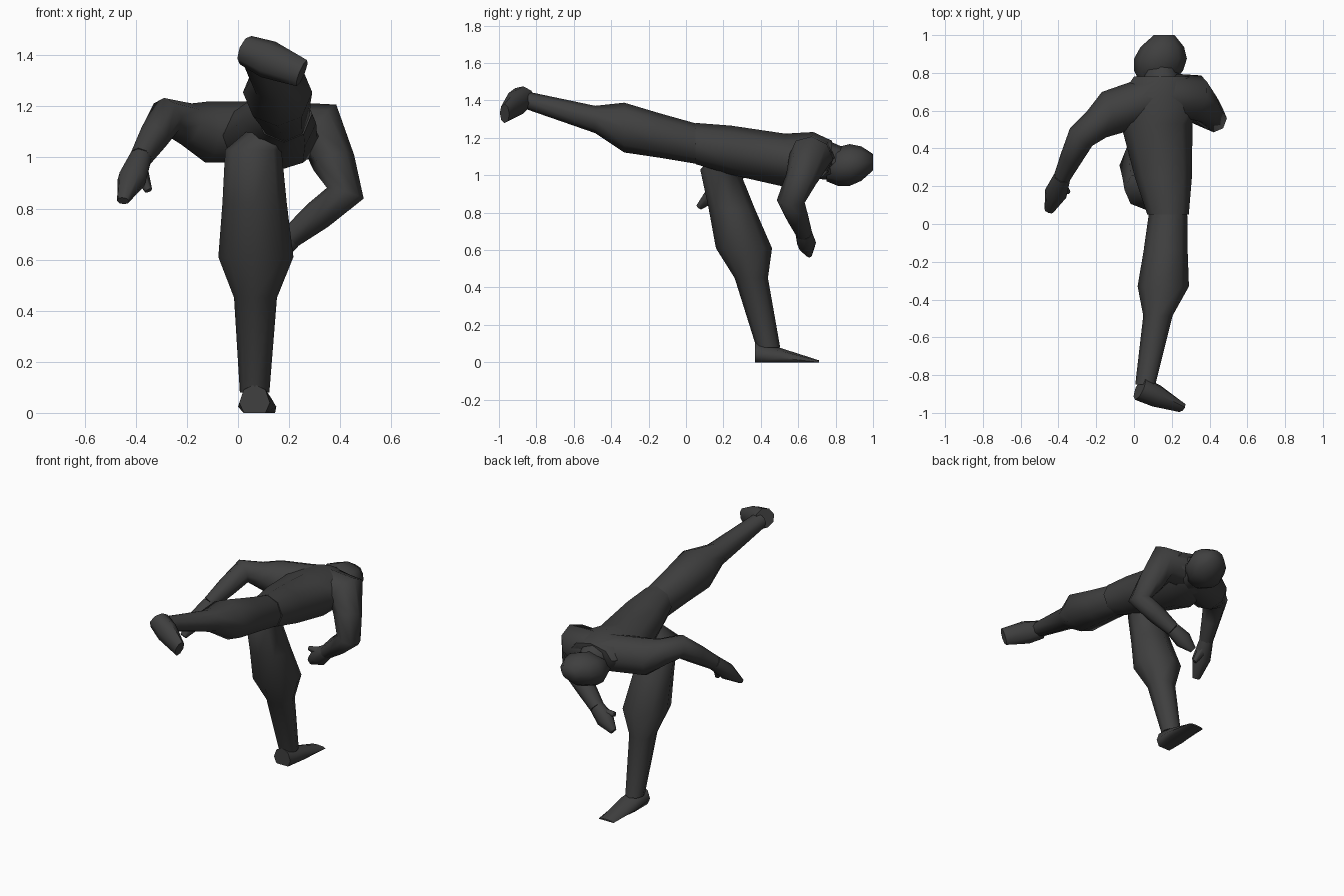
import bpy, bmesh, math
from mathutils import Vector

cube = bpy.data.objects.get("Cube")
if cube:
    bpy.data.objects.remove(cube, do_unlink=True)

# One dark grey for the whole figure
grey = bpy.data.materials.new("dark_grey")
grey.use_nodes = True
grey.diffuse_color = Vector.Fill(4, .05)
grey.diffuse_color[3] = 1
grey.node_tree.nodes["Principled BSDF"].inputs["Base Color"].default_value = grey.diffuse_color

Y, Z = Vector((0, 1, 0)), Vector((0, 0, 1))


def loft(name, path, sizes, up_hint, axis=None, flat=(1, 1), sides=8):
    """Skin rings along a path; flat is height over width, blended start to end."""
    bm = bmesh.new()
    last = len(path) - 1
    loops = []
    for i, (centre, size) in enumerate(zip(path, sizes)):
        ahead, behind = path[min(i + 1, last)], path[max(i - 1, 0)]
        tangent = axis or (ahead - behind).normalized()
        side = tangent.cross(up_hint).normalized()
        up = side.cross(tangent)
        height = size * (flat[0] + (flat[1] - flat[0]) * i / last)
        loop = []
        for k in range(sides):
            angle = math.tau * k / sides
            point = centre + side * math.cos(angle) * size + up * math.sin(angle) * height
            point.z = max(point.z, 0)
            loop.append(bm.verts.new(point))
        loops.append(loop)
    for near, far in zip(loops, loops[1:]):
        for k in range(sides):
            bm.faces.new((near[k - 1], near[k], far[k], far[k - 1]))
    bm.faces.new(loops[0])
    bm.faces.new(loops[-1])
    bmesh.ops.recalc_face_normals(bm, faces=bm.faces)
    mesh = bpy.data.meshes.new(name)
    bm.to_mesh(mesh)
    bm.free()
    mesh.materials.append(grey)
    obj = bpy.data.objects.new(name, mesh)
    bpy.context.collection.objects.link(obj)
    bpy.ops.object.select_all(action='DESELECT')
    obj.select_set(True)
    bpy.context.view_layer.objects.active = obj
    bpy.ops.object.shade_smooth_by_angle(angle=math.radians(60))


def middle(start, end):
    return start.lerp(end, .5)


def leg(name, hip, knee, ankle, bulk, up_hint, axis, flat):
    """Thigh growing out of the waist and swelling to the knee, then a slim shin."""
    path = [waist, hip, middle(hip, knee), knee, knee.lerp(ankle, .3), ankle]
    sizes = [bulk * size for size in (.08, .105, .12, .14, .08, .055)]
    loft(name + "_leg", path, sizes, up_hint, axis, flat)


def foot(name, heel, toe, up_hint, axis, flat):
    """Wedge from heel to toe."""
    path = [heel, heel.lerp(toe, .4), toe]
    loft(name + "_foot", path, (.06, .075, .055), up_hint, axis, flat)


def arm(name, shoulder, elbow, wrist, fingertips, thumb_tip, up_hint):
    """Arm tapering from inside the chest, a mitten hand and a thumb."""
    path = [chest, shoulder, middle(shoulder, elbow), elbow, middle(elbow, wrist), wrist]
    loft(name + "_arm", path, (.12, .12, .085, .075, .06, .045), up_hint)
    palm = middle(wrist, fingertips)
    loft(name + "_hand", [wrist, palm, fingertips], (.045, .06, .025), up_hint, flat=(1, .7))
    loft(name + "_thumb", [wrist.lerp(palm, .4), thumb_tip], (.04, .015), Y, sides=6)


# Trunk, lying along y
neck = Vector((.15, .78, 1.11))
chest = Vector((.14, .68, 1.1))
ribs = Vector((.12, .53, 1.08))
pelvis = Vector((.18, .05, 1.17))
waist = ribs.lerp(pelvis, .6)
loft("torso", [neck, chest, ribs, waist, pelvis], (.15, .21, .19, .15, .11), Z, Y, flat=(.5, 1))

# Head and neck
nape = Vector((.12, .75, 1.04))
crown = Vector((.16, 1, 1.07))
skull = [nape.lerp(crown, step / 4) for step in range(5)]
loft("head", skull, (.09, .13, .14, .115, .055), Z, Y, flat=(.8, .8))
loft("neck", [chest, middle(nape, crown)], (.12, .08), Z, Y)

# Raised leg, stretched out to the front
raised_ankle = Vector((.06, -.85, 1.4))
leg("raised", pelvis, Vector((.155, -.33, 1.255)), raised_ankle, .97, Z, Y, (1.1, .9))
foot("raised", Vector((.03, -.87, 1.42)), Vector((.25, -.97, 1.33)), Y, None, (1.1, .5))

# Standing leg, leaning back down to the floor
hip = Vector((.06, .18, 1.03))
leg("standing", hip, Vector((.07, .31, .61)), Vector((.065, .44, .08)), 1.05, Y, Z, (.9, 1.1))
foot("standing", Vector((.065, .37, .04)), Vector((.09, .71, 0)), Z, Y, (1.2, .2))

# Arm swung out to the side
arm("swung", Vector((-.12, .59, 1.1)), Vector((-.28, .46, 1.16)), Vector((-.38, .25, 1)),
    Vector((-.45, .07, .83)), Vector((-.35, .17, .87)), Z)

# Arm bent under the chest
arm("bent", Vector((.33, .67, 1.1)), Vector((.42, .56, .86)), Vector((.21, .63, .69)),
    Vector((.07, .66, .58)), Vector((.08, .63, .68)), Y)
